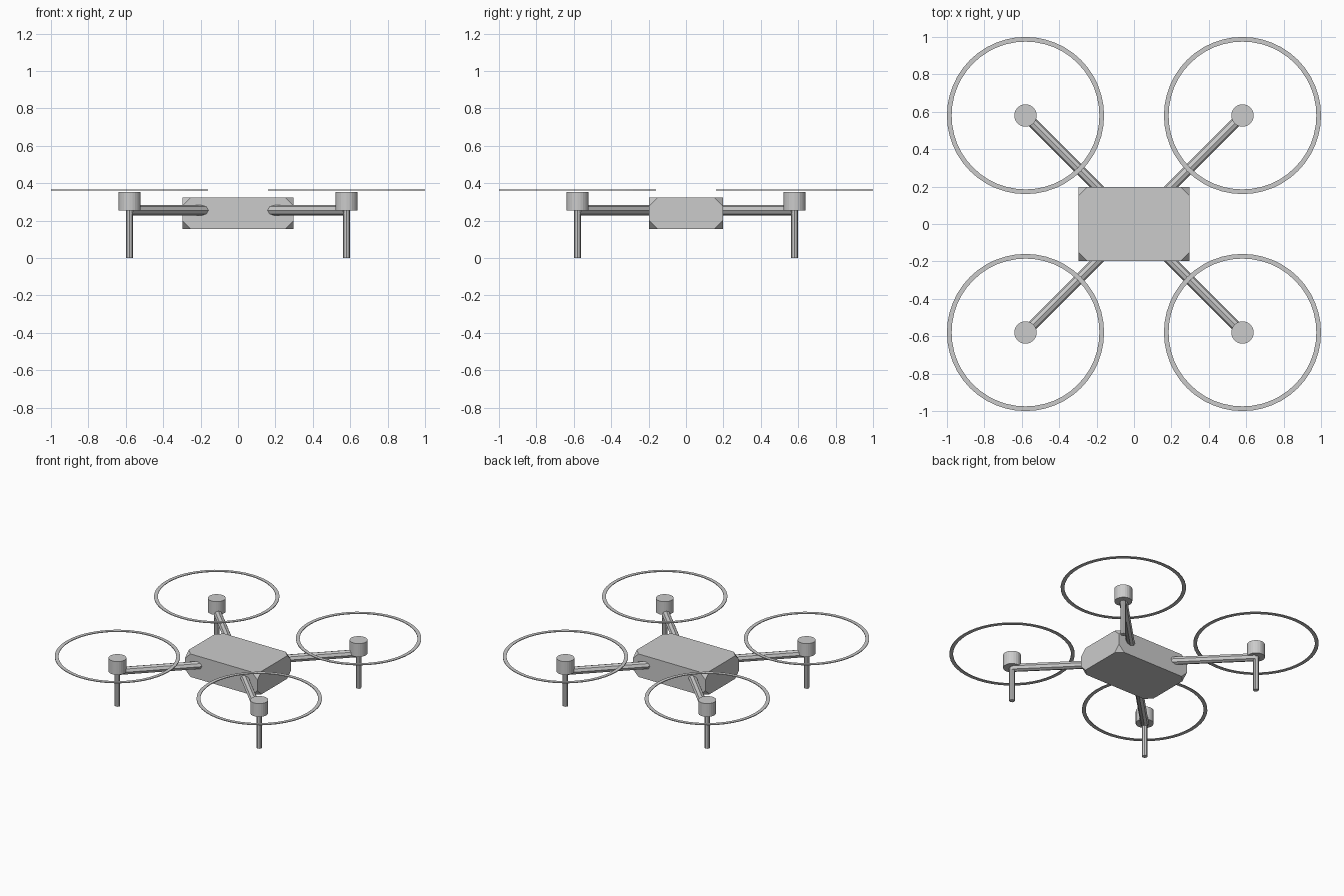
import bpy, bmesh, math
from mathutils import Vector

cube = bpy.data.objects.get("Cube")
if cube:
    bpy.data.objects.remove(cube, do_unlink=True)

grey = bpy.data.materials.new("light grey")
grey.use_nodes = True
colour = (0.6, 0.6, 0.6, 1)
grey.diffuse_color = colour
grey.node_tree.nodes["Principled BSDF"].inputs["Base Color"].default_value = colour


def finish(name, bm):
    bmesh.ops.recalc_face_normals(bm, faces=bm.faces)
    mesh = bpy.data.meshes.new(name)
    bm.to_mesh(mesh)
    bm.free()
    mesh.materials.append(grey)
    obj = bpy.data.objects.new(name, mesh)
    bpy.context.collection.objects.link(obj)
    return obj


def rod(name, start, end, radius, sides):
    """Capped cylinder between two points."""
    start, end = Vector(start), Vector(end)
    axis = end - start
    bm = bmesh.new()
    bmesh.ops.create_cone(bm, cap_ends=True, segments=sides, radius1=radius,
                          radius2=radius, depth=axis.length)
    obj = finish(name, bm)
    obj.location = (start + end) / 2
    obj.rotation_euler = axis.to_track_quat('Z', 'Y').to_euler()
    return obj


def ring(name, centre, outer, inner, height, sides):
    """Thin flat ring with a rectangular section."""
    bm = bmesh.new()
    section = [(inner, -height / 2), (outer, -height / 2),
               (outer, height / 2), (inner, height / 2)]
    loops = []
    for i in range(sides):
        a = math.tau * i / sides
        loops.append([bm.verts.new((r * math.cos(a), r * math.sin(a), z))
                      for r, z in section])
    for i, here in enumerate(loops):
        there = loops[(i + 1) % sides]
        for k in range(4):
            n = (k + 1) % 4
            bm.faces.new((here[k], there[k], there[n], here[n]))
    obj = finish(name, bm)
    obj.location = centre
    return obj


# Body: box with its eight corners cut off
bm = bmesh.new()
bmesh.ops.create_cube(bm, size=1)
bmesh.ops.scale(bm, vec=(0.594, 0.394, 0.17), verts=bm.verts)
bmesh.ops.bevel(bm, geom=bm.verts[:], offset=0.046, segments=1,
                affect='VERTICES', offset_type='OFFSET')
body = finish("body", bm)
body.location.z = 0.239

# Four arms, each with a motor, a leg and a rotor ring
reach = 0.58
for side, sx in (("left", 1), ("right", -1)):
    for end, sy in (("front", -1), ("back", 1)):
        tag = f"{end}_{side}"
        x, y = sx * reach, sy * reach
        rod(f"{tag}_arm", (sx * 0.13, sy * 0.13, 0.255), (x, y, 0.255), 0.028, 8)
        rod(f"{tag}_motor", (x, y, 0.255), (x, y, 0.353), 0.06, 24)
        rod(f"{tag}_leg", (x, y, 0), (x, y, 0.255), 0.019, 8)
        ring(f"{tag}_rotor_ring", (x, y, 0.363), 0.42, 0.395, 0.005, 48)
